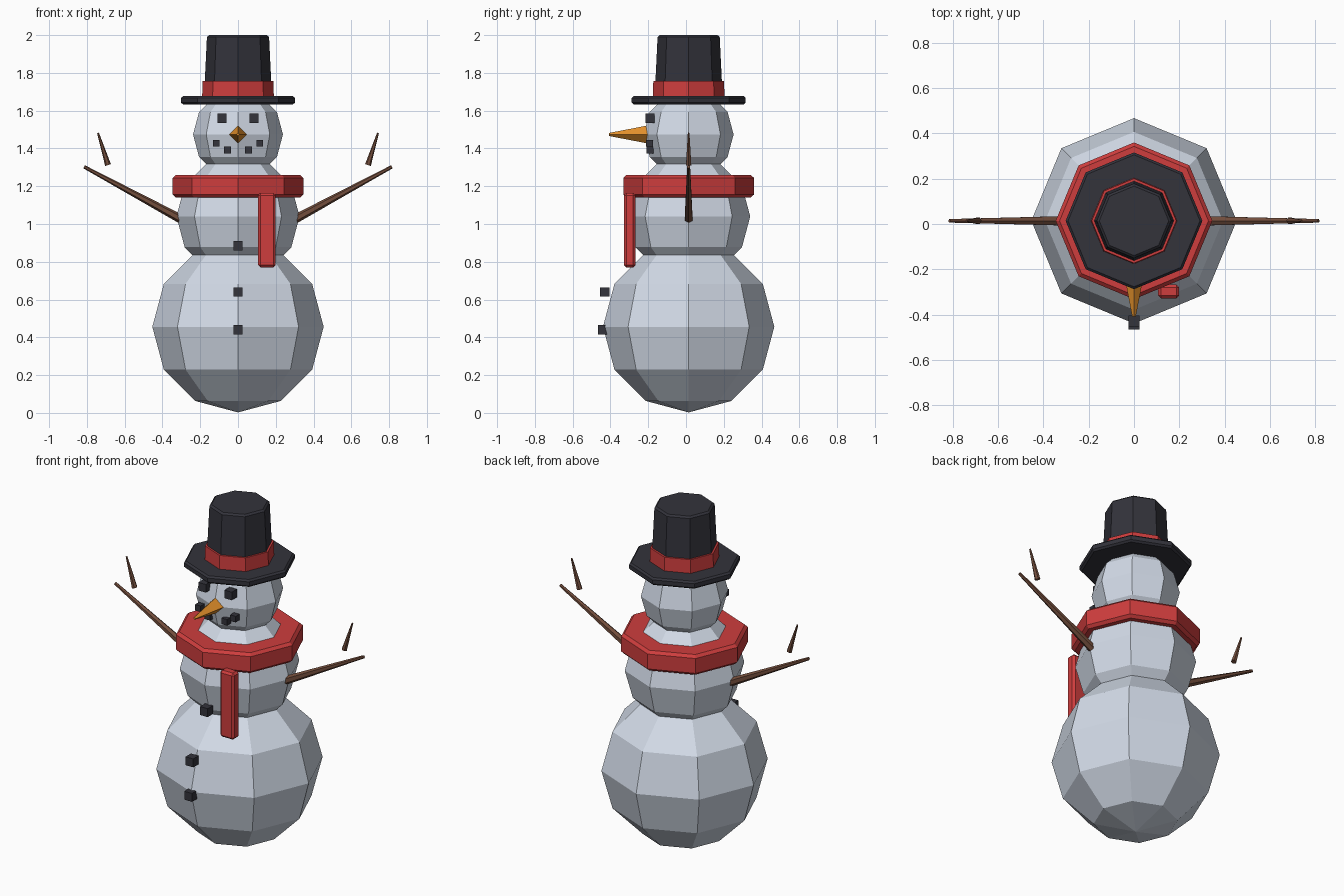
import bpy, math
from mathutils import Vector

if "Cube" in bpy.data.objects:
    bpy.data.objects.remove(bpy.data.objects["Cube"])

CY = 0.014  # depth of the main axis


def material(name, rgb):
    m = bpy.data.materials.new(name)
    m.diffuse_color = (*rgb, 1)
    m.use_nodes = True
    m.node_tree.nodes["Principled BSDF"].inputs["Base Color"].default_value = m.diffuse_color
    return m


SNOW = material("snow", (0.74, 0.81, 0.92))
BLACK = material("charcoal", (0.033, 0.033, 0.044))
RED = material("red_cloth", (0.62, 0.047, 0.047))
ORANGE = material("carrot_orange", (0.8, 0.29, 0.025))
BROWN = material("bark", (0.17, 0.075, 0.045))


def finish(name, mat, bevel=0):
    ob = bpy.context.object
    ob.name = name
    ob.data.materials.append(mat)
    if bevel:
        mod = ob.modifiers.new("bevel", 'BEVEL')
        mod.width = bevel
        mod.segments = 1
        mod.limit_method = 'ANGLE'
        mod.angle_limit = math.radians(60)
    return ob


def ball(name, z, r):
    bpy.ops.mesh.primitive_uv_sphere_add(segments=8, ring_count=6, radius=r,
                                         location=(0, CY, z))
    return finish(name, SNOW)


def drum(name, mat, z0, z1, r0, r1, bevel=0):
    bpy.ops.mesh.primitive_cone_add(vertices=8, radius1=r0, radius2=r1,
                                    depth=z1 - z0, location=(0, CY, (z0 + z1) / 2))
    return finish(name, mat, bevel)


def box(name, mat, loc, size, bevel=0):
    bpy.ops.mesh.primitive_cube_add(size=1, location=loc)
    for v in bpy.context.object.data.vertices:
        v.co = Vector(a * b for a, b in zip(v.co, size))
    return finish(name, mat, bevel)


def stick(name, mat, a, b, r0, r1, sides):
    a, b = Vector(a), Vector(b)
    d = b - a
    bpy.ops.mesh.primitive_cone_add(vertices=sides, radius1=r0, radius2=r1,
                                    depth=d.length, location=(a + b) / 2,
                                    rotation=d.to_track_quat('Z', 'Y').to_euler())
    return finish(name, mat)


# Snow body
ball("lower_body", 0.456, 0.4535)
ball("torso", 1.04, 0.326)
ball("head", 1.474, 0.238)

# Top hat
drum("hat_brim", BLACK, 1.633, 1.677, 0.302, 0.302, 0.01)
drum("hat_band", RED, 1.67, 1.757, 0.19, 0.187)
drum("hat_crown", BLACK, 1.67, 2.0, 0.18, 0.164, 0.01)

# Scarf ring and hanging tail
drum("scarf", RED, 1.14, 1.26, 0.346, 0.346, 0.016)
box("scarf_tail", RED, (0.153, -0.298, 0.967), (0.092, 0.06, 0.394), 0.012)

# Carrot nose
stick("nose", ORANGE, (0, -0.19, 1.474), (0, -0.408, 1.474), 0.05, 0.008, 4)

# Coat buttons
for i, (y, z) in enumerate([(-0.442, 0.44), (-0.43, 0.64), (-0.295, 0.886)]):
    box(f"button_{i}", BLACK, (0, y, z), (0.05, 0.05, 0.05))

# Mirrored face pieces and arms
for side, s in (("left", -1), ("right", 1)):
    box(f"eye_{side}", BLACK, (s * 0.085, -0.19, 1.56), (0.048,) * 3)
    box(f"mouth_outer_{side}", BLACK, (s * 0.115, -0.194, 1.428), (0.036,) * 3)
    box(f"mouth_inner_{side}", BLACK, (s * 0.056, -0.19, 1.392), (0.036,) * 3)
    stick(f"arm_{side}", BROWN, (s * 0.3, CY, 1.025), (s * 0.815, CY, 1.303),
          0.024, 0.009, 6)
    stick(f"twig_{side}", BROWN, (s * 0.688, CY, 1.312), (s * 0.741, CY, 1.482),
          0.016, 0.005, 6)
